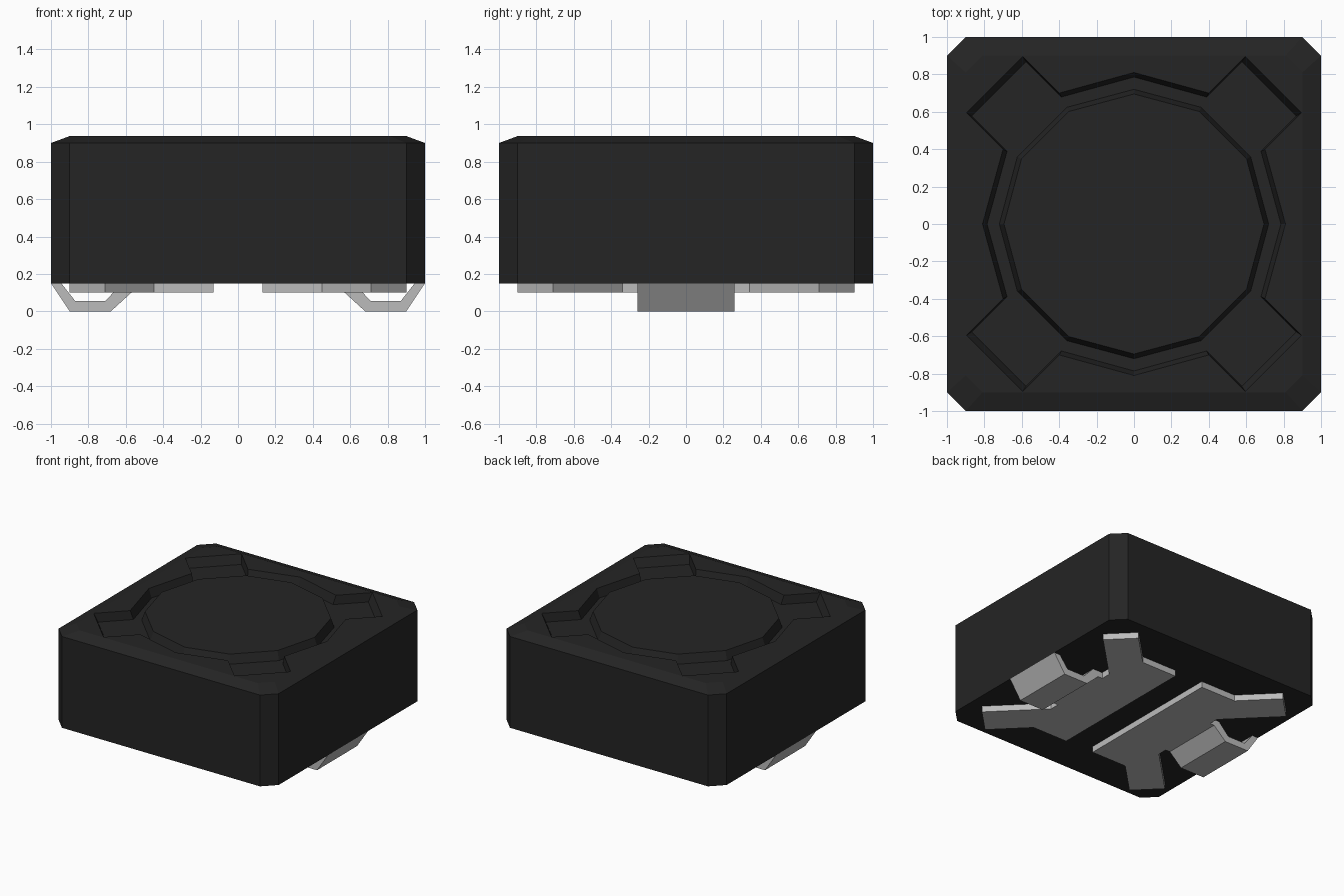
import bpy, bmesh, math

cube = bpy.data.objects.get("Cube")
if cube:
    bpy.data.objects.remove(cube, do_unlink=True)


def material(name, value):
    mat = bpy.data.materials.new(name)
    mat.use_nodes = True
    color = (value, value, value, 1)
    mat.diffuse_color = color
    mat.node_tree.nodes["Principled BSDF"].inputs["Base Color"].default_value = color
    return mat


BLACK = material("black_plastic", 0.018)
METAL = material("tinned_metal", 0.5)


def finish(bm, name, mat):
    bmesh.ops.recalc_face_normals(bm, faces=bm.faces)
    mesh = bpy.data.meshes.new(name)
    bm.to_mesh(mesh)
    bm.free()
    mesh.materials.append(mat)
    obj = bpy.data.objects.new(name, mesh)
    bpy.context.collection.objects.link(obj)
    return obj


def ring(bm, points, z, scale=1):
    return [bm.verts.new((x * scale, y * scale, z)) for x, y in points]


def wall(bm, a, b):
    n = len(a)
    for i in range(n):
        j = (i + 1) % n
        bm.faces.new((a[i], a[j], b[j], b[i]))


def fill_between(bm, outer, inner):
    edges = []
    for loop in (outer, inner):
        for i, v in enumerate(loop):
            w = loop[(i + 1) % len(loop)]
            edges.append(bm.edges.get((v, w)) or bm.edges.new((v, w)))
    bmesh.ops.triangle_fill(bm, edges=edges, use_beauty=True)


def four_way(points):
    # repeat one quarter of an outline around the centre
    out = []
    for _ in range(4):
        out += points
        points = [(-y, x) for x, y in points]
    return out


def prism(name, points, axis, low, high, mat):
    # extrude a profile along y (side profile) or z (plan outline)
    place = (lambda p, d: (p[0], d, p[1])) if axis == "y" else (lambda p, d: (p[0], p[1], d))
    bm = bmesh.new()
    a = [bm.verts.new(place(p, low)) for p in points]
    b = [bm.verts.new(place(p, high)) for p in points]
    wall(bm, a, b)
    bm.faces.new(a)
    bm.faces.new(b)
    return finish(bm, name, mat)


# Body: chamfered block with a shallow sunken ring and a raised centre disc
BASE, SHOULDER, TOP, FLOOR = 0.15, 0.9, 0.937, 0.865
octagon = four_way([(1, 0.9), (0.9, 1)])
star = four_way([(0.81, 0), (0.7, 0.4), (0.895, 0.595), (0.595, 0.895), (0.4, 0.7)])
disc = [(math.cos(i * math.pi / 6), math.sin(i * math.pi / 6)) for i in range(12)]

bm = bmesh.new()
bottom = ring(bm, octagon, BASE)
shoulder = ring(bm, octagon, SHOULDER)
rim = ring(bm, octagon, TOP, 0.9)
recess_top = ring(bm, star, TOP)
recess_floor = ring(bm, star, FLOOR, 0.97)
disc_base = ring(bm, disc, FLOOR, 0.72)
disc_top = ring(bm, disc, TOP, 0.695)
bm.faces.new(bottom)
wall(bm, bottom, shoulder)
wall(bm, shoulder, rim)
fill_between(bm, rim, recess_top)
wall(bm, recess_top, recess_floor)
fill_between(bm, recess_floor, disc_base)
wall(bm, disc_base, disc_top)
bm.faces.new(disc_top)
finish(bm, "body", BLACK)

# Terminals: flat plate with two diagonal arms, plus a bent foot
half = [(0.13, 0.64), (0.45, 0.64), (0.71, 0.9), (0.9, 0.71), (0.53, 0.34)]
foot = [(0.5, 0.1), (0.57, 0.1), (0.68, 0), (0.9, 0), (1, 0.15), (0.945, 0.15),
        (0.87, 0.055), (0.71, 0.055), (0.62, 0.149), (0.5, 0.149)]
for side, sign in (("left", 1), ("right", -1)):
    plan = half + [(x, -y) for x, y in reversed(half)]
    prism(side + "_terminal_plate", [(sign * x, y) for x, y in plan], "z", 0.1, BASE, METAL)
    prism(side + "_terminal_foot", [(sign * x, z) for x, z in foot], "y", -0.26, 0.26, METAL)
